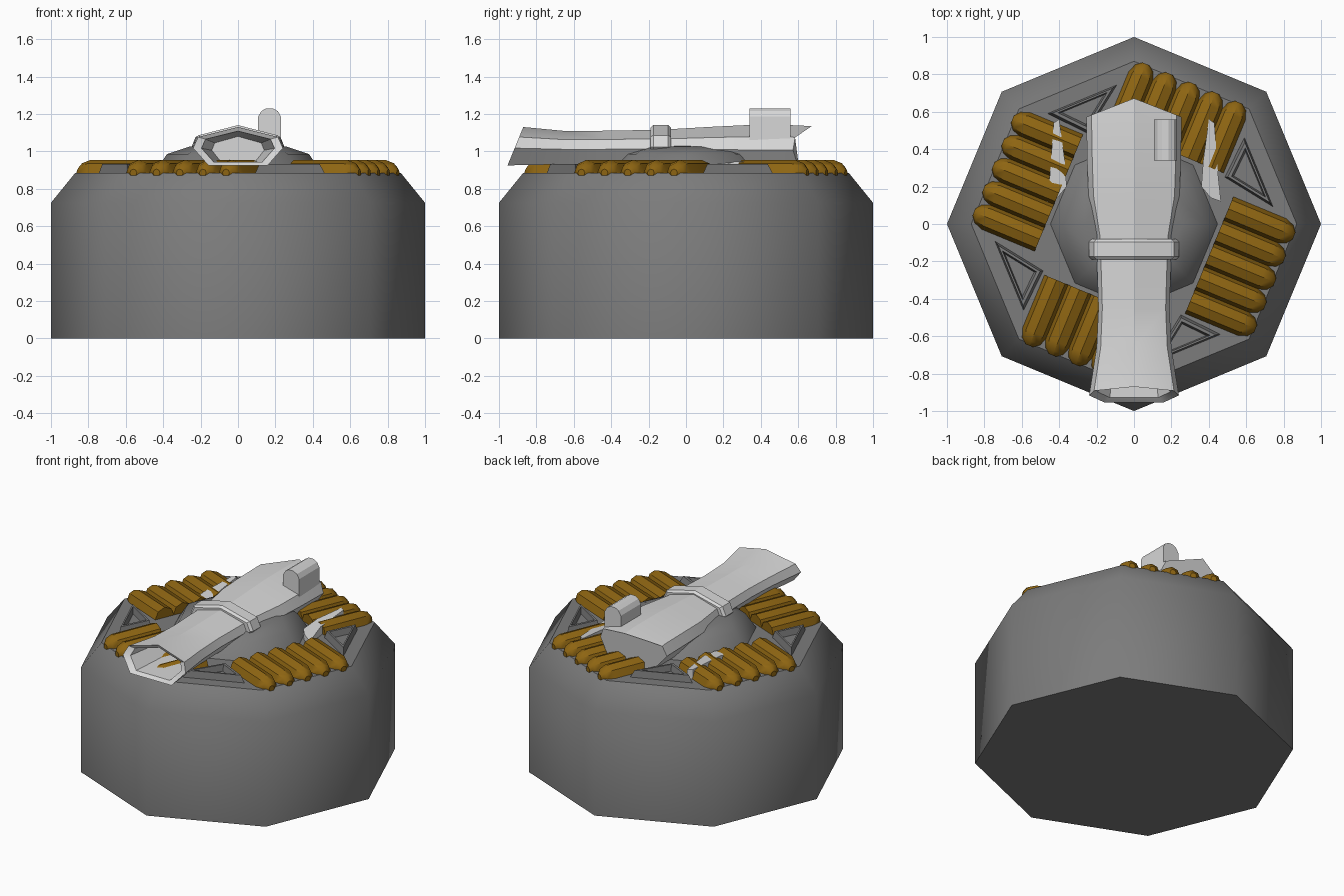
import bpy, bmesh, math
from mathutils import Matrix, Vector

if "Cube" in bpy.data.objects:
    bpy.data.objects.remove(bpy.data.objects["Cube"])


def material(name, rgb):
    m = bpy.data.materials.new(name)
    m.diffuse_color = (*rgb, 1)
    m.use_nodes = True
    m.node_tree.nodes["Principled BSDF"].inputs["Base Color"].default_value = m.diffuse_color
    return m


GREY = material("dark grey", (0.2, 0.2, 0.2))
PALE = material("pale grey", (0.68, 0.68, 0.68))
BRASS = material("brass", (0.27, 0.13, 0.006))


def loft(name, rings, mat, smooth=None, turn=0):
    """Skin a list of equal-length point rings and cap both ends."""
    bm = bmesh.new()
    vs = [[bm.verts.new(p) for p in r] for r in rings]
    n = len(rings[0])
    for a, b in zip(vs, vs[1:]):
        for i in range(n):
            j = (i + 1) % n
            bm.faces.new((a[i], a[j], b[j], b[i]))
    bm.faces.new(vs[0][::-1])
    bm.faces.new(vs[-1])
    bmesh.ops.transform(bm, matrix=Matrix.Rotation(turn, 4, 'Z'), verts=bm.verts)
    bmesh.ops.recalc_face_normals(bm, faces=bm.faces)
    me = bpy.data.meshes.new(name)
    bm.to_mesh(me)
    bm.free()
    me.materials.append(mat)
    ob = bpy.data.objects.new(name, me)
    bpy.context.collection.objects.link(ob)
    if smooth:
        bpy.ops.object.select_all(action='DESELECT')
        ob.select_set(True)
        bpy.context.view_layer.objects.active = ob
        bpy.ops.object.shade_smooth_by_angle(angle=math.radians(smooth))
    return ob


def circle(r, z, n=8):
    return [(r * math.cos(2 * math.pi * i / n), r * math.sin(2 * math.pi * i / n), z)
            for i in range(n)]


# Octagonal pedestal and low central dome
loft("pedestal", [circle(1, 0), circle(1, 0.725), circle(0.87, 0.885)], GREY, 47)
loft("dome", [circle(0.45, 0.88), circle(0.38, 0.985), circle(0.26, 1.025), circle(0.1, 1.035)],
     GREY, 40)

# Four raised triangular trays and four racks of five shells
TRI = [Vector((0.59, 0.465, 0)), Vector((0.745, 0.09, 0)), Vector((0.485, 0.25, 0))]
MID = sum(TRI, Vector()) / 3


def tri(s, z):
    return [MID + (p - MID) * s + Vector((0, 0, z)) for p in TRI]


for k in range(4):
    turn = k * math.pi / 2
    loft(f"tray_{k}", [tri(1, 0.88), tri(0.86, 0.932), tri(0.7, 0.932), tri(0.6, 0.89)],
         GREY, None, turn)
    for i in range(5):
        v = (i - 2) * 0.134
        rings = [[(u, v + y, 0.885 + x) for x, y, _ in circle(r, 0)]
                 for u, r in ((0.435, 0.07), (0.74, 0.07), (0.79, 0.052), (0.815, 0.02))]
        loft(f"shell_{k}_{i}", rings, BRASS, 40, turn - math.pi / 8)


# Gun body: seven-sided section, optionally leaning (muzzle) or pointed in plan (rear)
def section(y, w, top, bot, lean=0.0, point=0.0):
    h = top - bot
    pts = [(0, top), (0.89 * w, top - 0.26 * h), (w, top - 0.55 * h), (0.66 * w, bot)]
    pts += [(-x, z) for x, z in pts[:0:-1]]
    return [(x, y + lean * (z - top) - point * abs(x) / w, z) for x, z in pts]


loft("gun_barrel", [
    section(-0.45, 0.14, 1.08, 0.945),
    section(-0.86, 0.195, 1.108, 0.942, 0.41),
    section(-0.87, 0.24, 1.13, 0.925, 0.41),
    section(-0.66, 0.2, 1.11, 0.93),
    section(-0.45, 0.19, 1.11, 0.93),
    section(-0.15, 0.2, 1.115, 0.93)], PALE, 30)
loft("gun_receiver", [
    section(-0.15, 0.2, 1.115, 0.92),
    section(-0.06, 0.205, 1.12, 0.92),
    section(0.15, 0.243, 1.132, 0.91),
    section(0.32, 0.25, 1.14, 0.9),
    section(0.56, 0.255, 1.14, 0.9),
    section(0.672, 0.255, 1.135, 0.9, 0, 0.1)], PALE, 30)
loft("gun_collar", [
    section(-0.19, 0.225, 1.125, 0.94),
    section(-0.175, 0.24, 1.14, 0.93),
    section(-0.095, 0.24, 1.14, 0.93),
    section(-0.08, 0.225, 1.125, 0.94)], PALE)

# Rounded sight block on the right of the receiver
SIGHT = [(0.107, 1.0), (0.107, 1.185), (0.125, 1.215), (0.15, 1.23),
         (0.185, 1.23), (0.213, 1.215), (0.23, 1.185), (0.23, 1.0)]
loft("sight", [[(x, y, z) for x, z in SIGHT] for y in (0.34, 0.56)], PALE)

# Half-buried side fins either side of the receiver
FIN = [(0.4, 0.56, 0.95), (0.43, 0.54, 0.95), (0.45, 0.26, 0.945), (0.465, 0.12, 0.9),
       (0.41, 0.14, 0.93), (0.36, 0.2, 0.93), (0.37, 0.34, 0.95)]
for name, s in (("right_fin", 1), ("left_fin", -1)):
    loft(name, [[(s * x, y, 0.87) for x, y, z in FIN], [(s * x, y, z) for x, y, z in FIN]], PALE)
